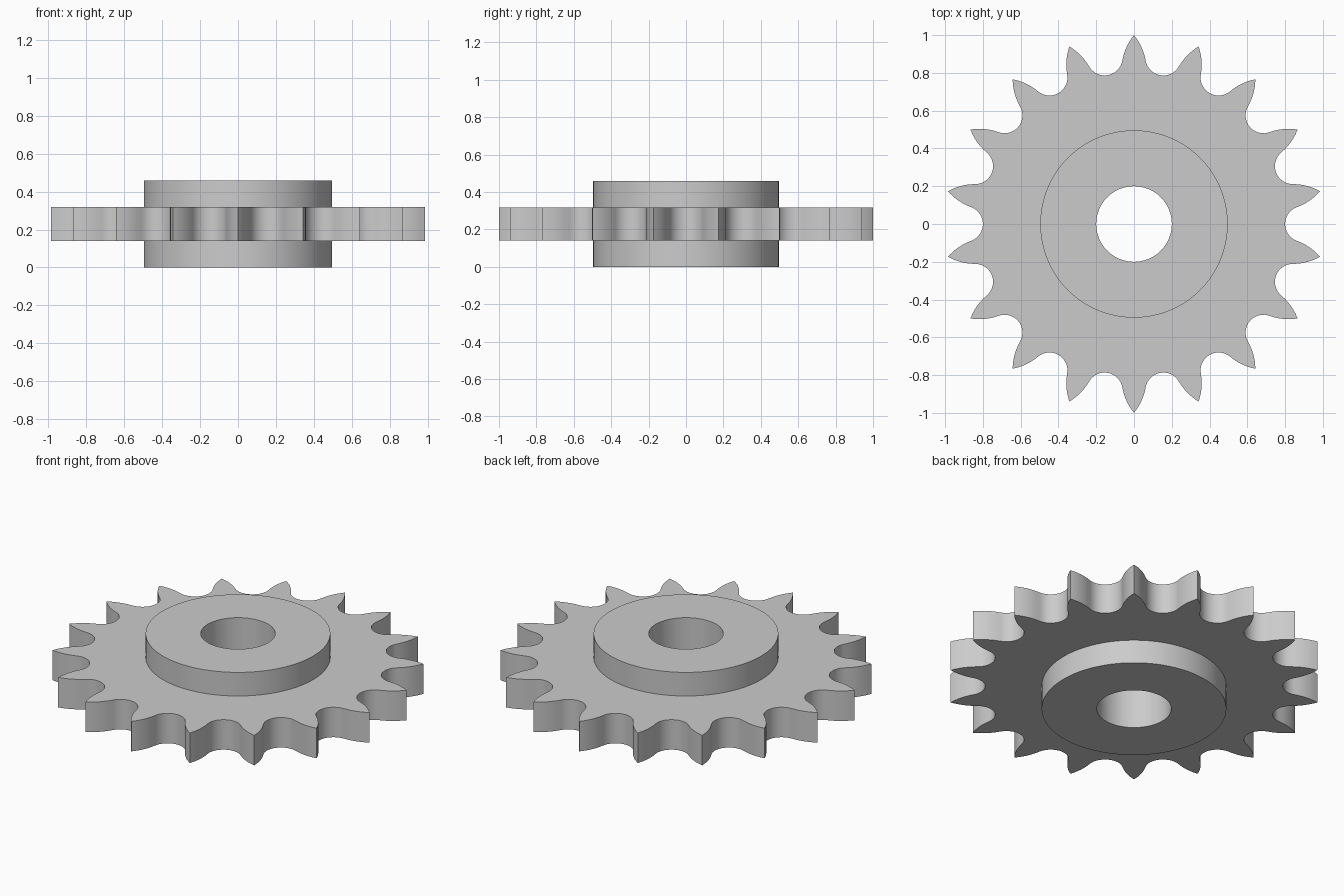
import bpy
import bmesh
from math import sin, cos, tau, radians
from mathutils import Vector, Matrix

cube = bpy.data.objects.get("Cube")
if cube:
    bpy.data.objects.remove(cube, do_unlink=True)

TEETH = 18
TIP, PITCH, ROLLER = 1.0, 0.895, 0.095
HUB, BORE = 0.496, 0.2
Z_LOW, Z_HIGH, Z_TOP = 0.14, 0.318, 0.458
SEAT = radians(70)          # half angle of each round roller seat
SEAT_STEPS, FLANK_STEPS = 16, 6


def flank_points(start, tangent, end):
    """Arc leaving start along tangent and arriving at end."""
    normal = Vector((-tangent.y, tangent.x))
    chord = end - start
    radius = chord.length_squared / (2 * chord.dot(normal))
    centre = start + normal * radius
    sweep = (start - centre).angle_signed(end - centre)
    return [centre + Matrix.Rotation(-sweep * i / FLANK_STEPS, 2) @ (start - centre)
            for i in range(FLANK_STEPS + 1)]


def gap_profile():
    """One gap around +x, from the tip below it up to the tip above it."""
    half = tau / TEETH / 2
    centre = Vector((PITCH, 0))
    seat = [centre + ROLLER * Vector((-cos(a), sin(a)))
            for a in (-SEAT + 2 * SEAT * i / SEAT_STEPS for i in range(SEAT_STEPS + 1))]
    tip = TIP * Vector((cos(half), sin(half)))
    upper = flank_points(seat[-1], Vector((sin(SEAT), cos(SEAT))), tip)
    lower = [Vector((p.x, -p.y)) for p in reversed(upper)]
    return lower + seat[1:-1] + upper[:-1]


# Toothed outline, and circles sharing its polar angles
outline = [Matrix.Rotation(tau * t / TEETH, 2) @ p
           for t in range(TEETH) for p in gap_profile()]


def circle(radius):
    return [p.normalized() * radius for p in outline]


# Closed cross-section: bore, lower hub, toothed plate, upper hub
sections = [
    (circle(BORE), 0), (circle(HUB), 0), (circle(HUB), Z_LOW),
    (outline, Z_LOW), (outline, Z_HIGH),
    (circle(HUB), Z_HIGH), (circle(HUB), Z_TOP), (circle(BORE), Z_TOP),
]
bm = bmesh.new()
rings = [[bm.verts.new((p.x, p.y, z)) for p in points] for points, z in sections]
count = len(outline)
for k, ring in enumerate(rings):
    following = rings[(k + 1) % len(rings)]
    for i in range(count):
        j = (i + 1) % count
        bm.faces.new((ring[i], ring[j], following[j], following[i]))
bmesh.ops.recalc_face_normals(bm, faces=bm.faces)

mesh = bpy.data.meshes.new("sprocket_wheel")
bm.to_mesh(mesh)
bm.free()
wheel = bpy.data.objects.new("sprocket_wheel", mesh)
bpy.context.collection.objects.link(wheel)

# Plain grey metal
grey = bpy.data.materials.new("grey_metal")
grey.use_nodes = True
colour = (0.6, 0.6, 0.6, 1)
grey.diffuse_color = colour
grey.node_tree.nodes["Principled BSDF"].inputs["Base Color"].default_value = colour
mesh.materials.append(grey)

# Smooth walls with crisp rims and tooth tips
bpy.ops.object.select_all(action="DESELECT")
wheel.select_set(True)
bpy.context.view_layer.objects.active = wheel
bpy.ops.object.shade_smooth_by_angle(angle=radians(30))
